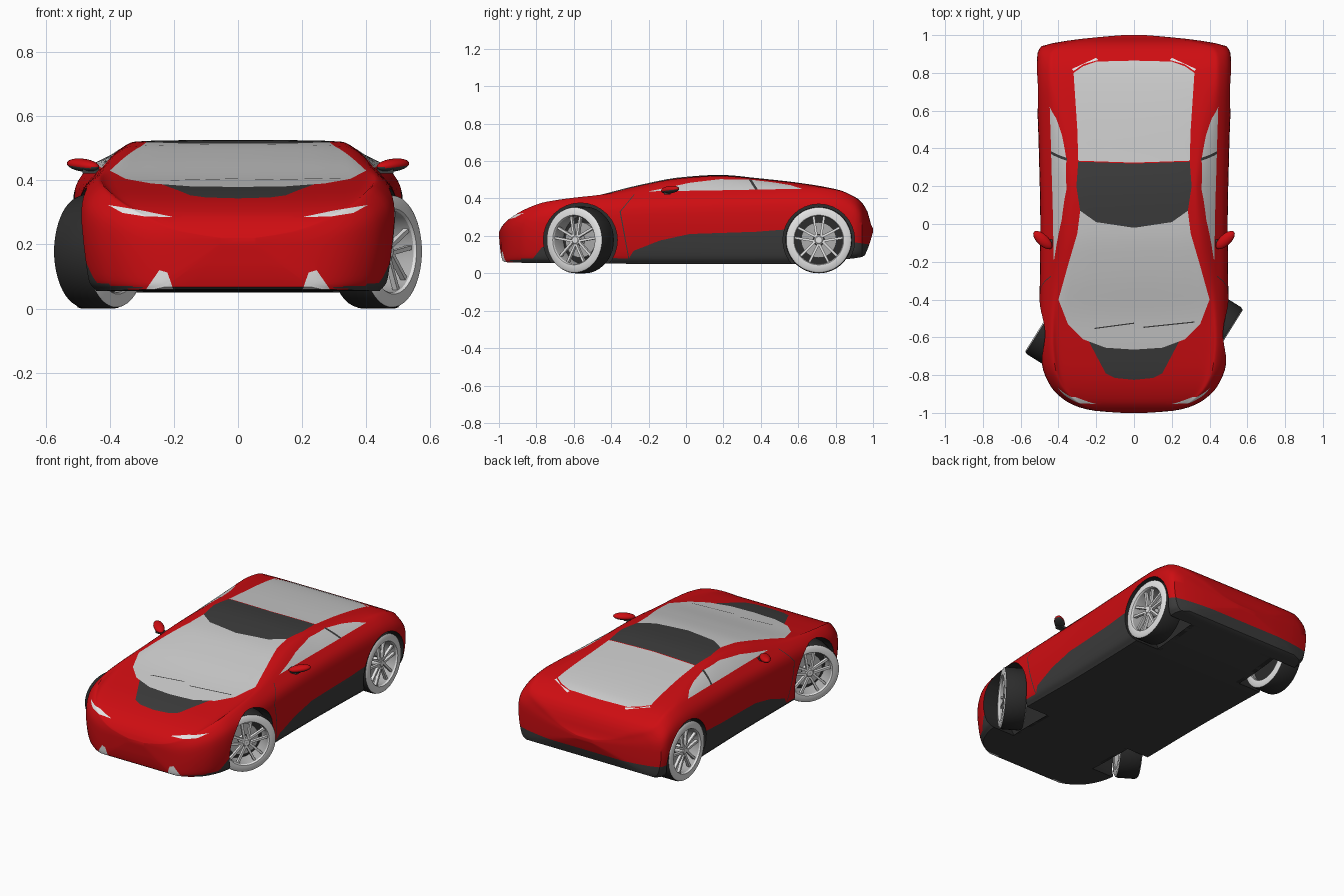
import bpy, bmesh, math
from mathutils import Vector, Matrix

if "Cube" in bpy.data.objects:
    bpy.data.objects.remove(bpy.data.objects["Cube"])


def material(name, rgb):
    m = bpy.data.materials.new(name)
    m.use_nodes = True
    m.diffuse_color = (*rgb, 1)
    m.node_tree.nodes["Principled BSDF"].inputs["Base Color"].default_value = (*rgb, 1)
    return m


RED, GLASS, TRIM, LIGHT, TYRE, METAL = range(6)
MATS = [material("red_paint", (0.62, 0.004, 0.006)), material("pale_glass", (0.6, 0.6, 0.6)),
        material("dark_trim", (0.045, 0.045, 0.045)), material("light_grey", (0.78, 0.78, 0.78)),
        material("tyre_black", (0.025, 0.025, 0.025)), material("wheel_metal", (0.42, 0.42, 0.42))]


def finish(bm, name, angle=35):
    mesh = bpy.data.meshes.new(name)
    bm.to_mesh(mesh)
    bm.free()
    for m in MATS:
        mesh.materials.append(m)
    ob = bpy.data.objects.new(name, mesh)
    bpy.context.collection.objects.link(ob)
    bpy.ops.object.select_all(action='DESELECT')
    ob.select_set(True)
    bpy.context.view_layer.objects.active = ob
    bpy.ops.object.shade_smooth_by_angle(angle=math.radians(angle))
    return ob


def curve(t, pts):
    """Smooth monotone curve through (t, value) points."""
    i = max(k for k in range(len(pts) - 1) if k == 0 or pts[k][0] <= t)
    sec = [(q[1] - p[1]) / (q[0] - p[0]) for p, q in zip(pts, pts[1:])]

    def slope(k):
        if k == 0 or k == len(pts) - 1:
            return sec[min(k, len(sec) - 1)]
        a, b = sec[k - 1], sec[k]
        return 2 * a * b / (a + b) if a * b > 0 else 0
    h = pts[i + 1][0] - pts[i][0]
    s = (t - pts[i][0]) / h
    return ((2*s**3 - 3*s**2 + 1) * pts[i][1] + (s**3 - 2*s**2 + s) * h * slope(i)
            + (3*s**2 - 2*s**3) * pts[i + 1][1] + (s**3 - s**2) * h * slope(i + 1))


# Body lines along the length: half width, underside, centre top, belt line
WIDTH = [(-1, .06), (-.99, .2), (-.97, .29), (-.93, .37), (-.86, .44), (-.75, .485), (-.6, .5),
         (0, .495), (.4, .503), (.8, .515), (.9, .51), (.94, .49), (.955, .44), (.975, .32),
         (.99, .18), (1, .06)]
UNDER = [(-1, .2), (-.99, .1), (-.975, .06), (-.8, .055), (0, .05), (.55, .05), (.85, .075),
         (.95, .09), (.975, .14), (1, .22)]
TOP = [(-1, .22), (-.985, .25), (-.94, .295), (-.82, .345), (-.66, .38), (-.5, .41), (-.25, .472),
       (-.03, .513), (.18, .526), (.39, .508), (.61, .483), (.82, .445), (.88, .42), (.93, .39),
       (.97, .33), (.99, .26), (1, .24)]
BELT = [(-1, .22), (-.98, .25), (-.94, .29), (-.86, .34), (-.75, .38), (-.5, .41), (-.1, .43),
        (.4, .445), (.7, .45), (.82, .435), (.9, .4), (.95, .345), (.98, .28), (1, .235)]


def section(y):
    w, b, top, belt = (curve(y, c) for c in (WIDTH, UNDER, TOP, BELT))
    side = belt - b
    crown = top - belt
    rail = .7 + .1 * min(1, abs(y - .2) / .7)
    keys = [(.9 * w, b), (.96 * w, b + .12 * side), (w, b + .5 * side), (.985 * w, b + .82 * side),
            (.88 * w, belt), (rail * w, belt + .8 * crown), (.6 * w, belt + .95 * crown),
            (.3 * w, belt + .99 * crown), (0, top)]
    keys = [Vector(k) for k in keys]
    ext = [2 * keys[0] - keys[1]] + keys + [Vector((-keys[-2].x, keys[-2].y))]
    half = [Vector((.9 * w * k / 3, b)) for k in range(3)]
    for p0, p1, p2, p3 in zip(ext, ext[1:], ext[2:], ext[3:]):
        for k in range(5):
            s = k / 5
            half.append(.5 * (2 * p1 + (p2 - p0) * s + (2*p0 - 5*p1 + 4*p2 - p3) * s**2
                              + (3*p1 - p0 - 3*p2 + p3) * s**3))
    half.append(keys[-1])
    return [(p.x, y, p.y) for p in half] + [(-p.x, y, p.y) for p in half[-2:0:-1]]


bm = bmesh.new()
N = 64
rings = [[bm.verts.new(p) for p in section(math.sin(math.pi * (i / N - .5)))] for i in range(N + 1)]
for r, s in zip(rings, rings[1:]):
    for k in range(len(r)):
        j = (k + 1) % len(r)
        bm.faces.new((r[k], r[j], s[j], s[k]))
bm.faces.new(rings[0])
bm.faces.new(rings[-1])
bmesh.ops.recalc_face_normals(bm, faces=bm.faces[:])


def inside(p, q, poly):
    hit = False
    for (a, b), (c, d) in zip(poly, poly[1:] + poly[:1]):
        if (b > q) != (d > q) and p < (c - a) * (q - b) / (d - b) + a:
            hit = not hit
    return hit


def paint(axes, poly, mat, cond):
    """Cut an outline into the body along one axis and colour the faces within."""
    i, j = axes
    for p, q in zip(poly, poly[1:] + poly[:1]):
        lo = [min(p[k], q[k]) - .001 for k in (0, 1)]
        hi = [max(p[k], q[k]) + .001 for k in (0, 1)]
        faces = []
        for f in bm.faces:
            if cond(f.calc_center_median(), f.normal):
                us = [v.co[i] for v in f.verts]
                vs = [v.co[j] for v in f.verts]
                if max(us) > lo[0] and min(us) < hi[0] and max(vs) > lo[1] and min(vs) < hi[1]:
                    faces.append(f)
        co, no = Vector(), Vector()
        co[i], co[j] = p
        no[i], no[j] = p[1] - q[1], q[0] - p[0]
        geom = faces + list({e for f in faces for e in f.edges}) + list({v for f in faces for v in f.verts})
        bmesh.ops.bisect_plane(bm, geom=geom, dist=1e-5, plane_co=co, plane_no=no.normalized())
        bm.normal_update()
    found = []
    for f in bm.faces:
        c = f.calc_center_median()
        if cond(c, f.normal) and inside(c[i], c[j], poly):
            f.material_index = mat
            found.append(f)
    return found


def both(half):
    return half + [(-x, y) for x, y in reversed(half) if x > 0]


TOPVIEW, SIDE, FRONT = (0, 1), (1, 2), (0, 2)
upper = lambda c, n: n.z > .15 and c.z > .25
flank = lambda c, n: abs(c.x) > .32
lower = lambda c, n: abs(c.x) > .28
nose = lambda c, n: c.y < -.6 and n.y < -.05

# Underside
for f in bm.faces:
    if f.normal.z < -.5 and f.calc_center_median().z < .14:
        f.material_index = TRIM

# Hood inlay, windscreen, roof panel, rear glass and tail slivers
paint(TOPVIEW, both([(0, -.825), (.1, -.815), (.15, -.79), (.24, -.62), (0, -.6)]), TRIM, upper)
paint(TOPVIEW, both([(0, -.665), (.15, -.655), (.27, -.61), (.35, -.53), (.4, -.4), (.35, -.22),
                     (.3, -.05), (.285, .07), (.2, .01), (0, -.02)]), GLASS, upper)
paint(TOPVIEW, both([(0, -.02), (.2, .01), (.285, .07), (.305, .2), (.295, .33), (0, .32)]), TRIM, upper)
paint(TOPVIEW, both([(0, .325), (.295, .335), (.3, .5), (.32, .8), (.27, .835), (.2, .86), (0, .865)]),
      GLASS, upper)
for s in (1, -1):
    paint(TOPVIEW, [(s * x, y) for x, y in [(.19, .868), (.27, .845), (.32, .81), (.33, .82), (.2, .88)]],
          LIGHT, upper)
paint(TOPVIEW, [(-.21, -.556), (.0, -.528), (.0, -.522), (-.21, -.55)], TRIM, upper)
paint(TOPVIEW, [(.05, -.55), (.32, -.522), (.32, -.516), (.05, -.544)], TRIM, upper)

# Side windows, pillar, skirt, door seam and lower corners
paint(SIDE, [(-.2, .438), (.2, .444), (.62, .452), (.56, .471), (.47, .486), (.34, .501), (.18, .503),
             (.02, .484), (-.1, .458)], GLASS, flank)
paint(SIDE, [(.335, .502), (.35, .502), (.385, .447), (.37, .447)], TRIM, flank)
paint(SIDE, [(-.33, .04), (-.28, .12), (-.14, .175), (.02, .21), (.375, .222), (.58, .238), (.6, .04)],
      TRIM, lower)
paint(SIDE, [(-.28, .42), (-.355, .33), (-.305, .06), (-.3, .06), (-.349, .33), (-.275, .42)], TRIM, flank)
paint(SIDE, [(-.85, .04), (-.77, .14), (-.7, .14), (-.7, .04)], TRIM, lambda c, n: abs(c.x) > .38)
paint(SIDE, [(.8, .04), (.8, .18), (1.01, .15), (1.01, .04)], TRIM, lambda c, n: c.y > .7)

# Headlamps and lower front fins
for s in (1, -1):
    paint(FRONT, [(s * x, z) for x, z in [(.2, .285), (.3, .306), (.405, .323), (.36, .298), (.29, .287)]],
          LIGHT, nose)
    paint(FRONT, [(s * x, z) for x, z in [(.2, .055), (.22, .112), (.245, .12), (.29, .055)]], LIGHT, nose)

# Wheel arches: cut out, then wells drawn inward
HUB_Z = .178
AXLES = [(-.565, .43, .198, -32), (.71, .44, .192, 0)]
for y, x, r, steer in AXLES:
    ring = [(y + r * math.cos(a * math.tau / 32), HUB_Z + r * math.sin(a * math.tau / 32)) for a in range(32)]
    cut = paint(SIDE, ring, TRIM, lower)
    bmesh.ops.delete(bm, geom=cut, context='FACES')
rim = [e for e in bm.edges if e.is_boundary]
new = bmesh.ops.extrude_edge_only(bm, edges=rim)["geom"]
for g in new:
    if isinstance(g, bmesh.types.BMVert):
        g.co.x = math.copysign(.28, g.co.x)
    elif isinstance(g, bmesh.types.BMFace):
        g.material_index = TYRE
bmesh.ops.remove_doubles(bm, verts=bm.verts[:], dist=1e-5)
walls = bmesh.ops.holes_fill(bm, edges=[e for e in bm.edges if e.is_boundary], sides=0)["faces"]
for f in walls:
    f.material_index = TYRE
finish(bm, "car_body")


# Wheel: turned tyre and rim, brake disc, hub and paired spokes
def lathe(bm, profile, mats, n=48):
    loops = [[bm.verts.new((x, r * math.cos(k * math.tau / n), r * math.sin(k * math.tau / n)))
              for k in range(n)] for r, x in profile]
    for a, b, m in zip(loops, loops[1:], mats):
        for k in range(n):
            j = (k + 1) % n
            bm.faces.new((a[k], a[j], b[j], b[k])).material_index = m


bm = bmesh.new()
lathe(bm, [(.128, -.06), (.133, -.066), (.165, -.066), (.174, -.06), (.178, -.048), (.178, .048),
           (.174, .06), (.165, .066), (.133, .066), (.128, .058), (.128, -.06)],
      [METAL, LIGHT, LIGHT, TYRE, TYRE, TYRE, LIGHT, LIGHT, LIGHT, METAL])
lathe(bm, [(.128, -.035), (.001, -.035)], [TYRE])
lathe(bm, [(.095, -.03), (.095, .0), (.03, .0)], [METAL, METAL])
lathe(bm, [(.026, -.03), (.026, .048), (.018, .054), (.001, .054)], [LIGHT] * 3, 16)
for k in range(5):
    for s in (1, -1):
        turn = Matrix.Rotation(k * math.tau / 5, 4, 'X')
        place = Matrix.Translation((.042, s * .02, .074)) @ Matrix.Rotation(-s * .16, 4, 'X')
        spoke = bmesh.ops.create_cube(bm, size=1, matrix=turn @ place @ Matrix.Diagonal((.018, .013, .116, 1)))
        for f in {f for v in spoke["verts"] for f in v.link_faces}:
            f.material_index = LIGHT
bmesh.ops.recalc_face_normals(bm, faces=bm.faces[:])
wheel = finish(bm, "front_left_wheel")
for y, x, r, steer in AXLES:
    for s, side in ((1, "left"), (-1, "right")):
        end = "front" if y < 0 else "rear"
        ob = wheel if (end, side) == ("front", "left") else bpy.data.objects.new(f"{end}_{side}_wheel", wheel.data)
        if ob is not wheel:
            bpy.context.collection.objects.link(ob)
        ob.location = (s * x, y, HUB_Z)
        ob.rotation_euler.z = math.radians(steer + (0 if s > 0 else 180))

# Door mirrors with dark undersides and arms
for s, side in ((1, "left"), (-1, "right")):
    bm = bmesh.new()
    shape = (Matrix.Translation((s * .483, -.085, .447)) @ Matrix.Rotation(s * .75, 4, 'Z')
             @ Matrix.Rotation(-s * .1, 4, 'Y') @ Matrix.Diagonal((.064, .03, .02, 1)))
    bmesh.ops.create_uvsphere(bm, u_segments=20, v_segments=12, radius=1, matrix=shape)
    bm.normal_update()
    for f in bm.faces:
        f.material_index = TRIM if f.normal.z < -.3 else RED
    arm = bmesh.ops.create_cube(bm, size=1, matrix=Matrix.Translation((s * .455, -.1, .428))
                                @ Matrix.Diagonal((.06, .035, .014, 1)))
    for f in {f for v in arm["verts"] for f in v.link_faces}:
        f.material_index = TRIM
    finish(bm, f"{side}_mirror", 50)
